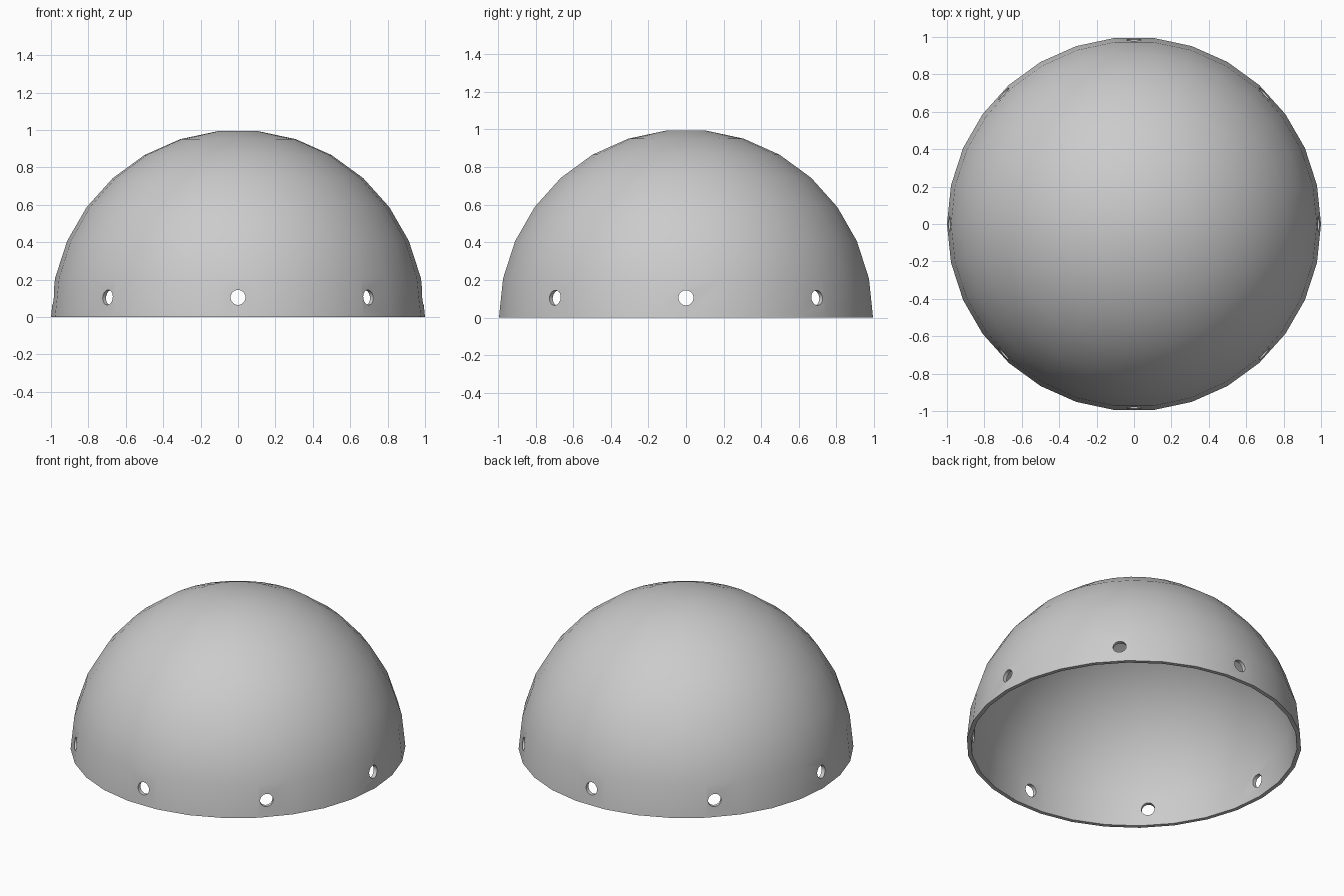
import bpy, bmesh, math
from mathutils import Matrix

if "Cube" in bpy.data.objects:
    bpy.data.objects.remove(bpy.data.objects["Cube"], do_unlink=True)

SIDES = 30
STEP = 2 * math.pi / SIDES
OUTER, INNER = 1.0, 0.975
HOLE_RADIUS, HOLE_HEIGHT = 0.04, 0.105

grey = bpy.data.materials.new("plain grey")
grey.use_nodes = True
colour = (0.6, 0.6, 0.6, 1)
grey.diffuse_color = colour
grey.node_tree.nodes["Principled BSDF"].inputs["Base Color"].default_value = colour


def make_object(name, bm):
    bmesh.ops.recalc_face_normals(bm, faces=bm.faces)
    mesh = bpy.data.meshes.new(name)
    bm.to_mesh(mesh)
    bm.free()
    mesh.materials.append(grey)
    obj = bpy.data.objects.new(name, mesh)
    bpy.context.collection.objects.link(obj)
    return obj


# Hollow dome: rings up the outside and down the inside, flat at the crown
bm = bmesh.new()
levels = [(OUTER, i) for i in range(8)] + [(INNER, i) for i in reversed(range(8))]
rings = []
for radius, i in levels:
    r, z = radius * math.cos(i * STEP), radius * math.sin(i * STEP)
    rings.append([bm.verts.new((r * math.cos(j * STEP), r * math.sin(j * STEP), z))
                  for j in range(SIDES)])
for k, ring in enumerate(rings):
    if k == 7:
        # Crown discs close both shells
        bm.faces.new(ring)
        bm.faces.new(rings[k + 1])
        continue
    above = rings[(k + 1) % len(rings)]
    for j in range(SIDES):
        n = (j + 1) % SIDES
        bm.faces.new((ring[j], ring[n], above[n], above[j]))
dome = make_object("dome_shell", bm)

# Four rods right across the dome drill eight holes near the rim
bm = bmesh.new()
for k in range(4):
    turn = Matrix.Rotation(k * math.pi / 4, 4, "Z") @ Matrix.Rotation(math.pi / 2, 4, "X")
    # Separate halves keep the rods from crossing in the middle
    for side in (-1, 1):
        place = Matrix.Translation((0, 0, HOLE_HEIGHT)) @ turn @ Matrix.Translation((0, 0, side * 0.95))
        bmesh.ops.create_cone(bm, cap_ends=True, segments=SIDES, radius1=HOLE_RADIUS,
                              radius2=HOLE_RADIUS, depth=0.4, matrix=place)
cutter = make_object("hole_cutter", bm)
cutter.hide_render = True

drill = dome.modifiers.new("holes", "BOOLEAN")
drill.operation = "DIFFERENCE"
drill.solver = "EXACT"
drill.object = cutter

bpy.ops.object.select_all(action="DESELECT")
dome.select_set(True)
bpy.context.view_layer.objects.active = dome
bpy.ops.object.modifier_apply(modifier=drill.name)
bpy.data.objects.remove(cutter, do_unlink=True)
bpy.ops.object.shade_smooth_by_angle(angle=math.radians(30))
